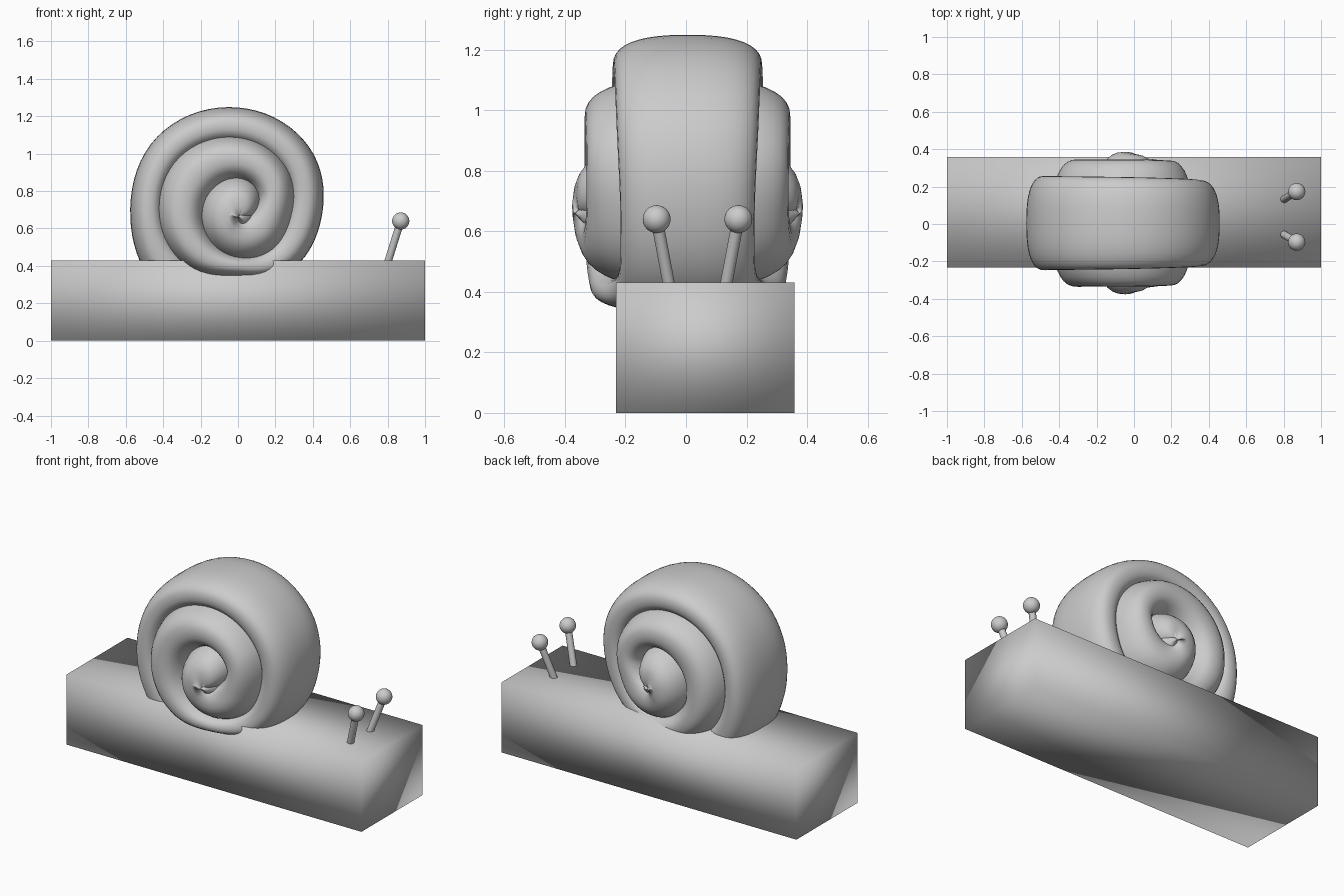
import bpy, bmesh, math
from mathutils import Vector

if "Cube" in bpy.data.objects:
    bpy.data.objects.remove(bpy.data.objects["Cube"])


def add_mesh(name, bm):
    bmesh.ops.recalc_face_normals(bm, faces=bm.faces)
    for f in bm.faces:
        f.smooth = True
    me = bpy.data.meshes.new(name)
    bm.to_mesh(me)
    bm.free()
    ob = bpy.data.objects.new(name, me)
    bpy.context.collection.objects.link(ob)
    return ob


def spline(keys, t, k):
    """Catmull-Rom style lookup of column k at angle t."""
    n = len(keys)
    i = max(j for j in range(n - 1) if keys[j][0] <= t or j == 0)
    a, b = keys[i], keys[i + 1]

    def slope(j):
        p, q = keys[max(j - 1, 0)], keys[min(j + 1, n - 1)]
        return (q[k] - p[k]) / (q[0] - p[0])
    h = b[0] - a[0]
    u = min(max((t - a[0]) / h, 0), 1)
    return ((2*u**3 - 3*u**2 + 1) * a[k] + (u**3 - 2*u**2 + u) * h * slope(i)
            + (3*u**2 - 2*u**3) * b[k] + (u**3 - u**2) * h * slope(i + 1))


# Body: plain block, smooth shaded
bm = bmesh.new()
bmesh.ops.create_cube(bm, size=1)
for v in bm.verts:
    v.co = Vector((v.co.x * 2, v.co.y * 0.59 + 0.063, (v.co.z + 0.5) * 0.43))
add_mesh("body", bm)

# Shell: rounded section swept along a spiral (angle, outer radius, half width)
KEYS = [(-30, .08, .33), (0, .10, .35), (60, .215, .365), (90, .24, .37),
        (135, .23, .38), (180, .22, .38), (225, .225, .375), (270, .25, .36),
        (315, .27, .345), (360, .30, .335), (405, .385, .335), (450, .445, .34),
        (495, .47, .34), (540, .44, .34), (585, .39, .33), (630, .33, .30),
        (675, .40, .23), (720, .447, .222), (765, .535, .235), (810, .587, .245),
        (855, .61, .25), (900, .576, .25), (950, .58, .22)]
CX, CY, CZ = 0.0, 0.005, 0.66
SIDES, STEP, POWER = 40, 5, 2.5
bm = bmesh.new()
rings = []
for deg in range(-30, 951, STEP):
    ro, w = spline(KEYS, deg, 1), spline(KEYS, deg, 2)
    if deg < 330:
        ri = -0.12
    else:
        ri = spline(KEYS, deg - 360, 1) - 0.06
    if 270 <= deg < 400:
        s = (deg - 270) / 130
        ri = -0.12 * (1 - s) + (spline(KEYS, deg - 360, 1) - 0.06) * s
    c, a = (ro + ri) / 2, (ro - ri) / 2
    th = math.radians(deg)
    ring = []
    for i in range(SIDES):
        p = 2 * math.pi * i / SIDES
        cs, sn = math.cos(p), math.sin(p)
        r = c + a * math.copysign(abs(cs) ** (2 / POWER), cs)
        y = w * math.copysign(abs(sn) ** (2 / POWER), sn)
        ring.append(bm.verts.new((CX + r * math.cos(th), CY + y, CZ + r * math.sin(th))))
    rings.append(ring)
for r0, r1 in zip(rings, rings[1:]):
    for i in range(SIDES):
        j = (i + 1) % SIDES
        bm.faces.new((r0[i], r0[j], r1[j], r1[i]))
bm.faces.new(rings[0])
bm.faces.new(rings[-1])
add_mesh("shell", bm)

# Eye stalks with ball eyes, mirrored about the head's middle
for side, name in ((-1, "right"), (1, "left")):
    base = Vector((0.795, 0.038 + side * 0.09, 0.40))
    tip = Vector((0.87, 0.038 + side * 0.135, 0.64))
    d = tip - base
    bpy.ops.mesh.primitive_cylinder_add(vertices=24, radius=0.02, depth=d.length,
                                        location=(base + tip) / 2,
                                        rotation=d.to_track_quat('Z', 'Y').to_euler())
    bpy.context.object.name = name + "_eye_stalk"
    bpy.ops.object.shade_smooth_by_angle()
    bpy.ops.mesh.primitive_uv_sphere_add(segments=32, ring_count=16, radius=0.046, location=tip)
    bpy.context.object.name = name + "_eye"
    bpy.ops.object.shade_smooth()
